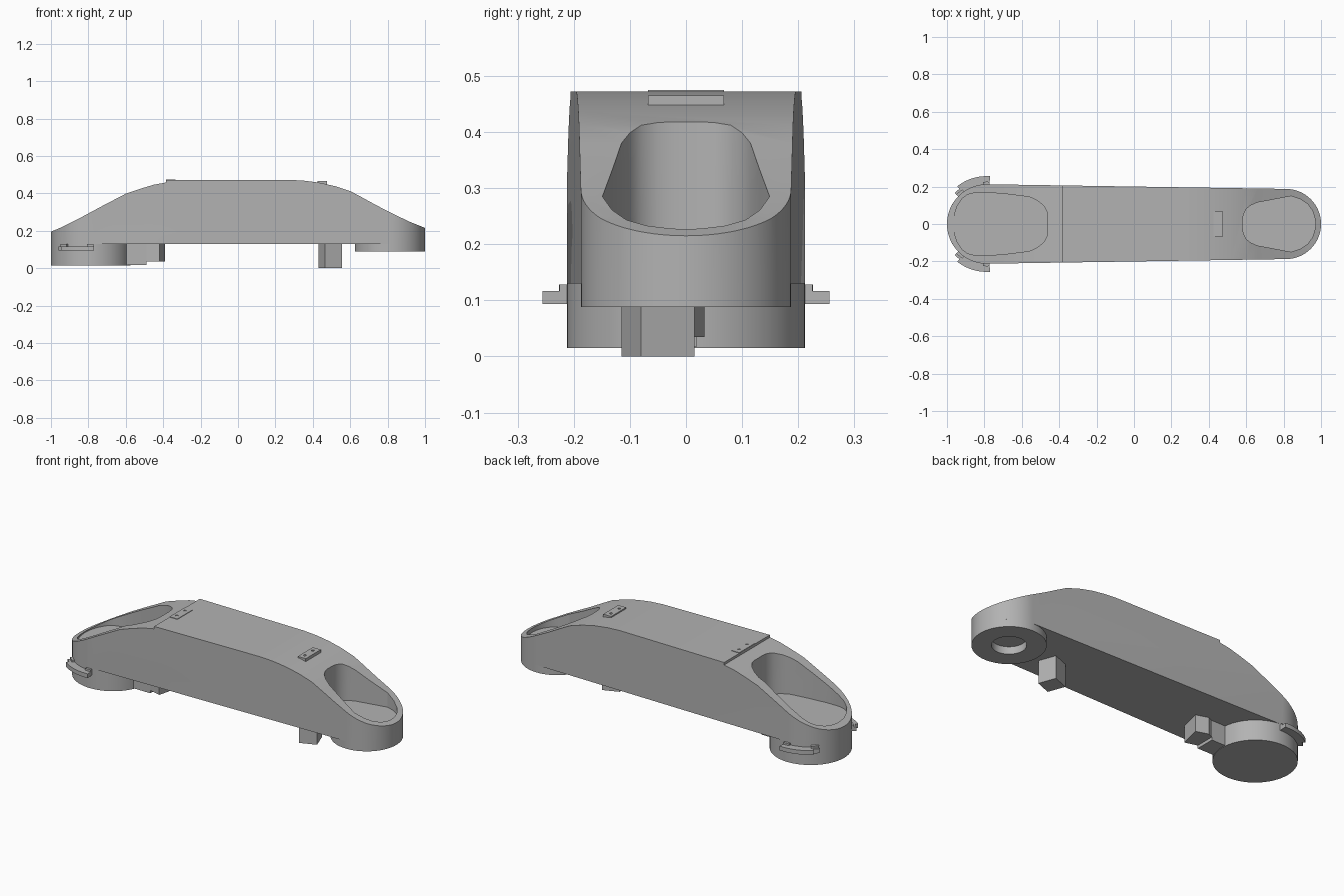
import bpy, bmesh, math

if "Cube" in bpy.data.objects:
    bpy.data.objects.remove(bpy.data.objects["Cube"])

grey = bpy.data.materials.new("plain_grey")
grey.diffuse_color = (0.45, 0.45, 0.45, 1)
grey.use_nodes = True
grey.node_tree.nodes["Principled BSDF"].inputs["Base Color"].default_value = grey.diffuse_color


def prism(name, pts, a, b, axis="z"):
    """Extrude a closed 2D outline from a to b along z, or along y for an xz outline."""
    bm = bmesh.new()
    put = (lambda p, h: (p[0], p[1], h)) if axis == "z" else (lambda p, h: (p[0], h, p[1]))
    lo = [bm.verts.new(put(p, a)) for p in pts]
    hi = [bm.verts.new(put(p, b)) for p in pts]
    n = len(pts)
    bm.faces.new(lo[::-1])
    bm.faces.new(hi)
    for i in range(n):
        j = (i + 1) % n
        bm.faces.new((lo[i], lo[j], hi[j], hi[i]))
    bmesh.ops.recalc_face_normals(bm, faces=bm.faces[:])
    me = bpy.data.meshes.new(name)
    bm.to_mesh(me)
    bm.free()
    me.materials.append(grey)
    ob = bpy.data.objects.new(name, me)
    bpy.context.collection.objects.link(ob)
    return ob


def select(ob):
    bpy.ops.object.select_all(action="DESELECT")
    ob.select_set(True)
    bpy.context.view_layer.objects.active = ob


def cut(ob, tool, op="DIFFERENCE"):
    select(ob)
    m = ob.modifiers.new("cut", "BOOLEAN")
    m.operation, m.object, m.solver = op, tool, "EXACT"
    bpy.ops.object.modifier_apply(modifier=m.name)
    bpy.data.objects.remove(tool, do_unlink=True)


def smooth(ob):
    select(ob)
    bpy.ops.object.shade_smooth_by_angle(angle=math.radians(25))


def arc(cx, r, a0, a1, n):
    return [(cx + r * math.cos(math.radians(a0 + (a1 - a0) * i / n)),
             r * math.sin(math.radians(a0 + (a1 - a0) * i / n))) for i in range(n + 1)]


def mirrored(half):
    """Closed outline from a half outline that starts and ends off the centre line."""
    return half + [(x, -y) for x, y in reversed(half)]


def box(name, x0, x1, y0, y1, z0, z1):
    return prism(name, [(x0, y0), (x1, y0), (x1, y1), (x0, y1)], z0, z1)


LX, LR, RX, RR = -0.7875, 0.2125, 0.8125, 0.1875

# main arm: tapered round-ended plan intersected with the humped side profile
plan = arc(LX, LR, 90, 270, 40) + arc(RX, RR, -90, 90, 40)
side = [(-1.1, 0.13), (-1.1, 0.15), (-1, 0.195), (-0.94, 0.22), (-0.86, 0.26), (-0.73, 0.33),
        (-0.60, 0.398), (-0.52, 0.425), (-0.45, 0.446), (-0.385, 0.458), (-0.385, 0.472),
        (0.28, 0.472), (0.36, 0.467), (0.44, 0.456), (0.52, 0.438), (0.60, 0.412),
        (0.66, 0.380), (0.74, 0.336), (0.84, 0.285), (0.92, 0.247), (1, 0.215),
        (1.1, 0.17), (1.1, 0.13)]
body = prism("arm_body", plan, 0, 0.6)
cut(body, prism("profile_cutter", side, -0.5, 0.5, "y"), "INTERSECT")

# open pockets at both ends
left_half = [(-0.462, 0.04), (-0.467, 0.07), (-0.485, 0.10), (-0.52, 0.127), (-0.56, 0.145),
             (-0.68, 0.160), (-0.78, 0.168), (-0.85, 0.167), (-0.89, 0.157), (-0.92, 0.135),
             (-0.945, 0.095), (-0.96, 0.05), (-0.965, 0.01)]
right_half = [(0.581, 0.02), (0.585, 0.05), (0.60, 0.08), (0.625, 0.10), (0.66, 0.115),
              (0.75, 0.132), (0.84, 0.149), (0.89, 0.132), (0.93, 0.105), (0.955, 0.07),
              (0.967, 0.03), (0.97, 0.01)]
cut(body, prism("left_pocket_cutter", mirrored(left_half), 0.203, 0.7))
cut(body, prism("right_pocket_cutter", mirrored(right_half), 0.203, 0.7))
smooth(body)

# round pads under the ends, the right one with a blind socket
left_pad = prism("left_pad", arc(LX, LR, 0, 354, 59), 0.015, 0.13)
smooth(left_pad)
right_pad = prism("right_pad", arc(RX, RR, 0, 354, 59), 0.088, 0.13)
cut(right_pad, prism("socket_cutter", arc(RX, 0.088, 0, 350, 35), 0, 0.2))
smooth(right_pad)

# hinge plates on top, each with two screw holes
for name, x0, x1, hx, z0, z1 in (("left_hinge_plate", -0.384, -0.335, -0.36, 0.465, 0.475),
                                 ("right_hinge_plate", 0.425, 0.475, 0.447, 0.44, 0.465)):
    plate = box(name, x0, x1, -0.068, 0.068, z0, z1)
    for y in (-0.036, 0.036):
        hole = [(hx + 0.008 * math.cos(k * math.pi / 6), y + 0.008 * math.sin(k * math.pi / 6))
                for k in range(12)]
        cut(plate, prism("hole_cutter", hole, z1 - 0.007, z1 + 0.1))

# turned stop block under the right side
prism("right_stop_block", [(0.43, -0.02), (0.465, -0.115), (0.555, -0.08), (0.52, 0.015)], 0, 0.13)

# stop block and its web beside the left pad
prism("left_stop_block", [(-0.49, -0.09), (-0.42, -0.11), (-0.39, 0.01), (-0.46, 0.033),
                          (-0.49, 0.02)], 0.035, 0.13)
box("left_stop_web", -0.62, -0.49, -0.09, 0.02, 0.018, 0.13)

# curved side clips with raised ends, mirrored front and back
for tag, s in (("front", -1), ("back", 1)):
    def ring(name, r0, r1, a0, a1, z0, z1):
        pts = arc(LX, r1, a0, a1, 12) + arc(LX, r0, a1, a0, 12)
        smooth(prism(name, [(x, s * y) for x, y in pts], z0, z1))
    ring(tag + "_clip_bar", 0.205, 0.256, 86, 128, 0.093, 0.117)
    ring(tag + "_clip_tip", 0.205, 0.238, 128, 136, 0.093, 0.117)
    ring(tag + "_clip_end_a", 0.205, 0.226, 86, 95, 0.1, 0.128)
    ring(tag + "_clip_end_b", 0.205, 0.226, 125, 136, 0.1, 0.128)
